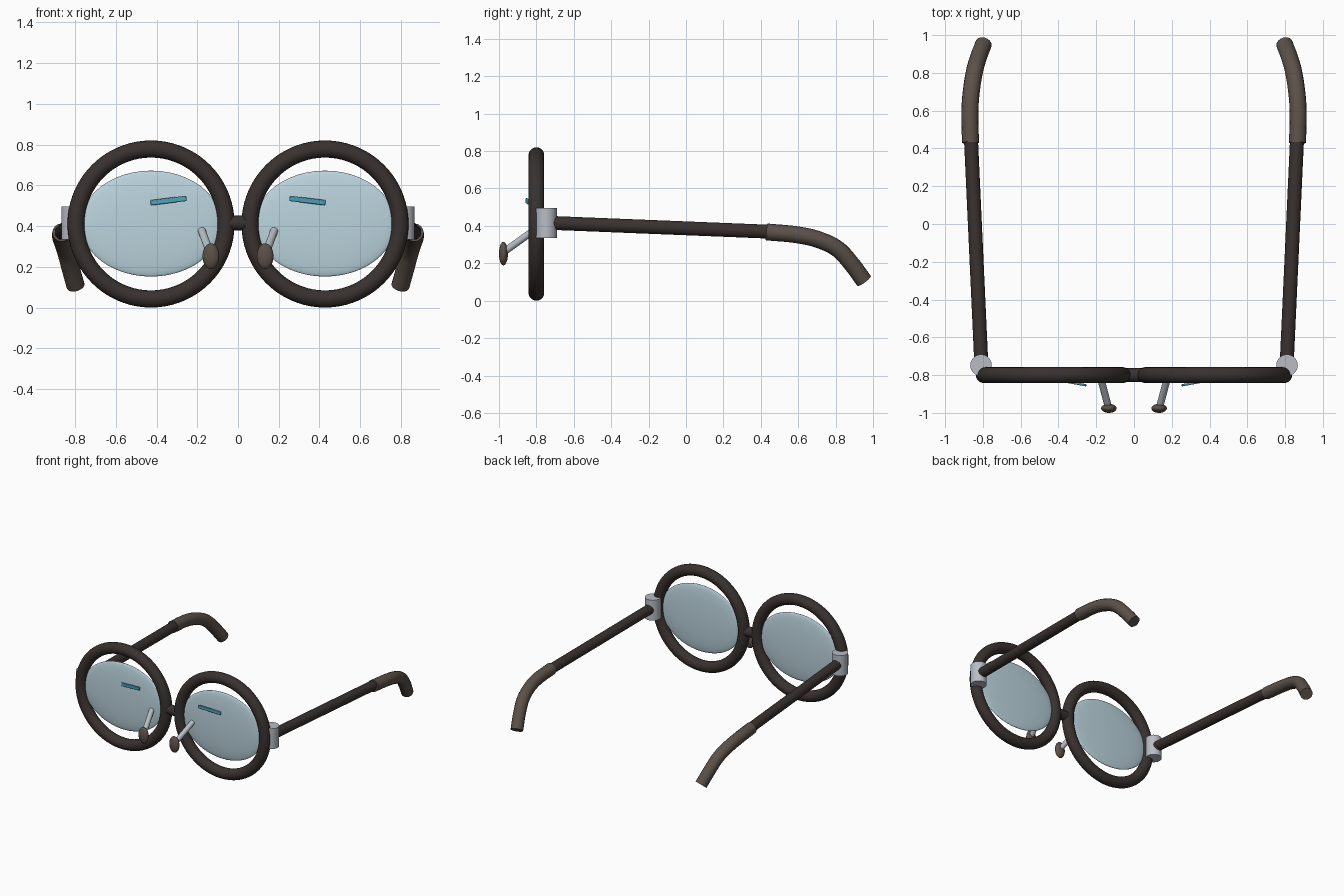
import bpy
from math import pi
from mathutils import Vector

if "Cube" in bpy.data.objects:
    bpy.data.objects.remove(bpy.data.objects["Cube"])


def mat(name, rgb):
    m = bpy.data.materials.new(name)
    m.diffuse_color = (*rgb, 1)
    m.use_nodes = True
    m.node_tree.nodes["Principled BSDF"].inputs["Base Color"].default_value = m.diffuse_color
    return m


FRAME = mat("dark_frame", (0.040, 0.031, 0.028))
TIP = mat("brown_tip", (0.105, 0.082, 0.066))
METAL = mat("metal", (0.48, 0.51, 0.56))
LENS = mat("lens_blue", (0.50, 0.66, 0.73))
GLINT = mat("glint_blue", (0.08, 0.36, 0.48))


def finish(name, material, angle=0.7):
    ob = bpy.context.object
    ob.name = name
    ob.data.materials.append(material)
    bpy.ops.object.shade_smooth_by_angle(angle=angle)
    return ob


def rod(name, a, b, r, material):
    """Capped cylinder between two points."""
    a, b = Vector(a), Vector(b)
    d = b - a
    bpy.ops.mesh.primitive_cylinder_add(
        vertices=32, radius=r, depth=d.length, location=(a + b) / 2,
        rotation=d.to_track_quat('Z', 'Y').to_euler())
    return finish(name, material)


def ellipsoid(name, loc, size, material):
    bpy.ops.mesh.primitive_uv_sphere_add(segments=48, ring_count=24, radius=1, location=loc)
    bpy.context.object.scale = size
    bpy.ops.object.transform_apply(location=False, rotation=False, scale=True)
    return finish(name, material)


def tube(name, pts, r, material):
    """Smooth swept tube with flat ends."""
    cu = bpy.data.curves.new(name, 'CURVE')
    cu.dimensions = '3D'
    cu.bevel_depth = r
    cu.bevel_resolution = 6
    cu.use_fill_caps = True
    sp = cu.splines.new('BEZIER')
    sp.bezier_points.add(len(pts) - 1)
    for bp, p in zip(sp.bezier_points, pts):
        bp.co = p
        bp.handle_left_type = bp.handle_right_type = 'AUTO'
    sp.resolution_u = 6
    ob = bpy.data.objects.new(name, cu)
    bpy.context.collection.objects.link(ob)
    bpy.ops.object.select_all(action='DESELECT')
    ob.select_set(True)
    bpy.context.view_layer.objects.active = ob
    bpy.ops.object.convert(target='MESH')
    return finish(name, material)


for side, s in (("left", -1), ("right", 1)):
    # round rim
    bpy.ops.mesh.primitive_torus_add(
        major_segments=72, minor_segments=20, major_radius=0.368, minor_radius=0.042,
        location=(s * 0.427, -0.80, 0.41), rotation=(pi / 2, 0, 0))
    finish(f"{side}_rim", FRAME)

    # oval lens
    ellipsoid(f"{side}_lens", (s * 0.427, -0.80, 0.412), (0.345, 0.025, 0.26), LENS)

    # glint bar on the lens front
    bpy.ops.mesh.primitive_cube_add(size=1, location=(s * 0.341, -0.838, 0.525),
                                    rotation=(0, s * 0.12, s * 0.18))
    g = bpy.context.object
    g.scale = (0.18, 0.012, 0.026)
    bpy.ops.object.transform_apply(location=False, rotation=False, scale=True)
    bv = g.modifiers.new("soft_edges", 'BEVEL')
    bv.width, bv.segments = 0.004, 2
    finish(f"{side}_glint", GLINT)

    # hinge barrel
    rod(f"{side}_hinge", (s * 0.81, -0.748, 0.335), (s * 0.81, -0.748, 0.495), 0.057, METAL)

    # temple arm
    rod(f"{side}_temple", (s * 0.808, -0.75, 0.417), (s * 0.864, 0.47, 0.368), 0.037, FRAME)

    # curved ear tip
    tube(f"{side}_ear_tip",
         [(s * 0.866, 0.43, 0.368), (s * 0.868, 0.62, 0.348), (s * 0.859, 0.72, 0.322),
          (s * 0.844, 0.81, 0.277), (s * 0.824, 0.88, 0.203), (s * 0.797, 0.952, 0.106)],
         0.045, TIP)

    # nose pad and its stem
    rod(f"{side}_pad_stem", (s * 0.178, -0.81, 0.378), (s * 0.135, -0.972, 0.262), 0.019, METAL)
    ellipsoid(f"{side}_nose_pad", (s * 0.133, -0.976, 0.252), (0.041, 0.024, 0.063), TIP)

# bridge
rod("bridge", (-0.06, -0.80, 0.415), (0.06, -0.80, 0.415), 0.037, FRAME)
